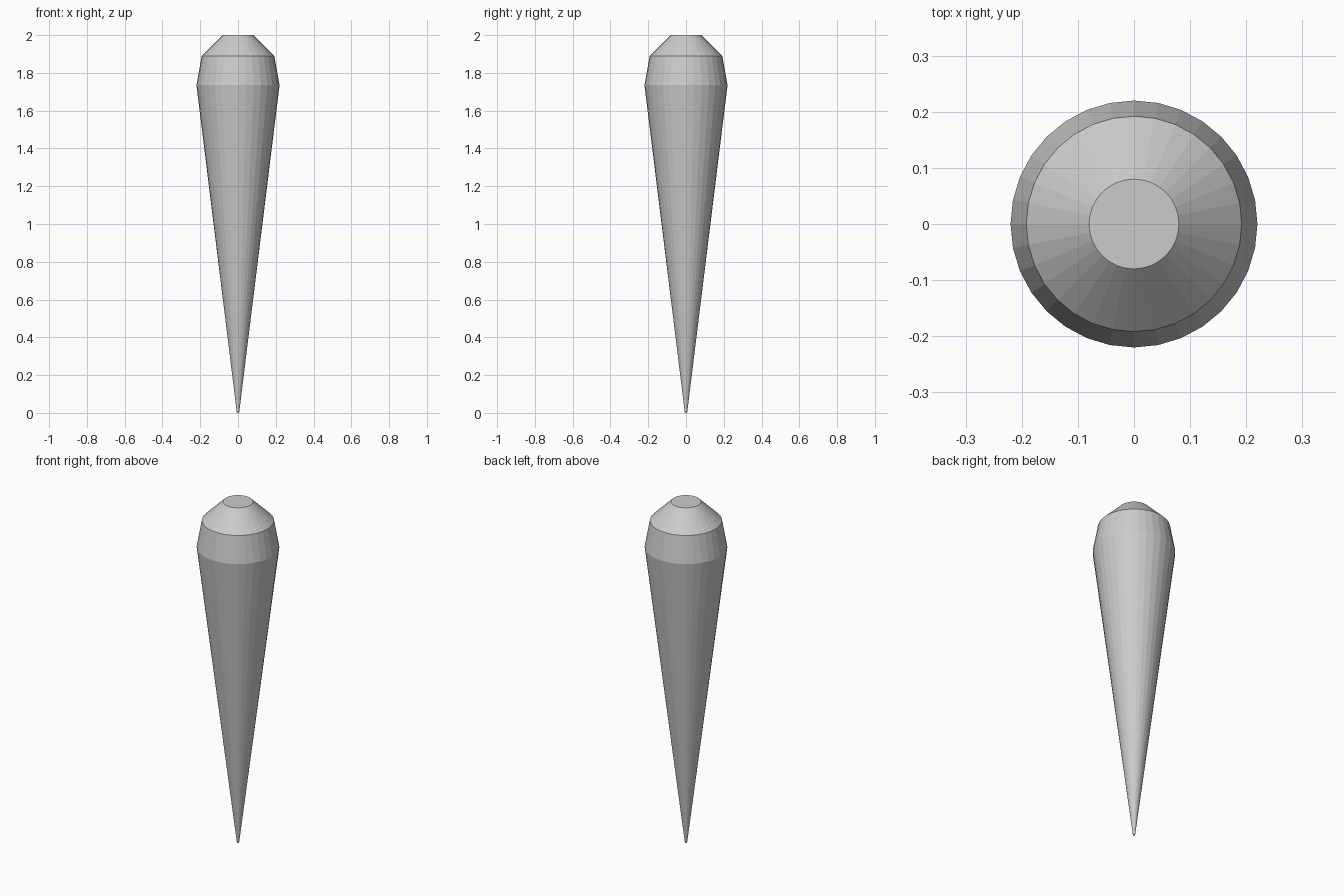
import bpy, bmesh
from math import cos, sin, tau

if "Cube" in bpy.data.objects:
    bpy.data.objects.remove(bpy.data.objects["Cube"])

SIDES = 32
# Profile from tip to cap: (radius, height)
PROFILE = [(0.006, 0.0), (0.22, 1.735), (0.192, 1.89), (0.08, 2.0)]

# Tapered spike body, closed at both ends
bm = bmesh.new()
rings = [[bm.verts.new((r * cos(tau * i / SIDES), r * sin(tau * i / SIDES), z))
          for i in range(SIDES)] for r, z in PROFILE]
for low, high in zip(rings, rings[1:]):
    for i in range(SIDES):
        j = (i + 1) % SIDES
        bm.faces.new((low[i], low[j], high[j], high[i]))
bm.faces.new(rings[0][::-1])
bm.faces.new(rings[-1])

mesh = bpy.data.meshes.new("tapered_spike")
bm.to_mesh(mesh)
bm.free()
bpy.context.collection.objects.link(bpy.data.objects.new("tapered_spike", mesh))
